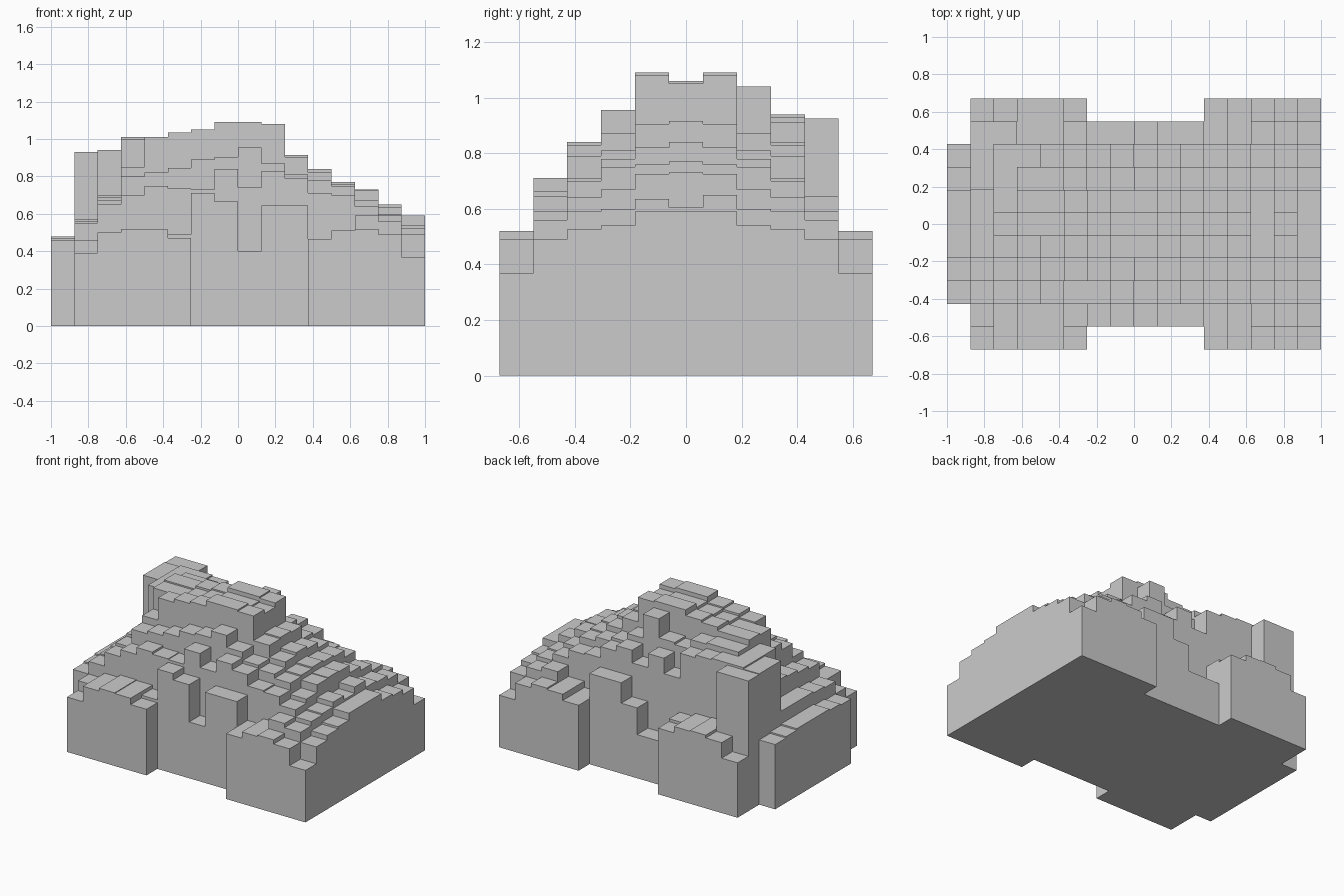
import bpy, bmesh

NX, NY = 16, 11
DX, DY = 2.0 / NX, 1.342 / NY

# Column heights, front edge row to centre row, left to right (0 = open notch)
half = [
    [0, .39, .50, .52, .515, .47, 0, 0, 0, 0, 0, .465, .51, .52, .49, .37],
    [0, .46, .50, .52, .515, .49, .71, .665, .40, .645, .645, .465, .51, .59, .56, .49],
    [.46, .55, .65, .70, .75, .735, .73, .84, .74, .83, .79, .71, .70, .64, .59, .525],
    [.47, .56, .67, .80, .82, .845, .89, .905, .955, .87, .81, .78, .75, .67, .60, .54],
    [.48, .57, .69, .85, 1.01, 1.035, 1.05, 1.09, 1.09, 1.08, .905, .82, .76, .725, .635, .59],
    [.48, .57, .70, 1.0, 1.0, 1.02, 1.04, 1.06, 1.06, 1.05, .915, .84, .77, .73, .605, .59],
]
# The back half mirrors the front
rows = [r[:] for r in half] + [r[:] for r in half[4::-1]]

# The back left ridge and broken back edge differ from the front
back_changes = {
    6: {2: .94, 3: 1.01, 14: .65},
    7: {1: .93, 2: .94, 3: .97, 4: .97, 5: .96, 8: 1.04},
    8: {1: .93, 2: .94, 3: .94, 4: .93, 5: .91},
    9: {1: .925, 2: .925, 6: .31, 7: .31, 8: .50},
}
for j, cells in back_changes.items():
    for i, h in cells.items():
        rows[j][i] = h


def height(i, j):
    return rows[j][i] if 0 <= i < NX and 0 <= j < NY else 0


bm = bmesh.new()


def quad(*pts):
    bm.faces.new([bm.verts.new(p) for p in pts])


# Tops, undersides and only the exposed strip of each column side
for j in range(NY):
    for i in range(NX):
        h = height(i, j)
        if not h:
            continue
        x0, y0 = -1 + i * DX, -.671 + j * DY
        c = [(x0, y0), (x0 + DX, y0), (x0 + DX, y0 + DY), (x0, y0 + DY)]
        quad(*[(x, y, h) for x, y in c])
        quad(*[(x, y, 0) for x, y in reversed(c)])
        for k, (di, dj) in enumerate([(0, -1), (1, 0), (0, 1), (-1, 0)]):
            low = height(i + di, j + dj)
            if low < h:
                a, b = c[k], c[(k + 1) % 4]
                quad((*a, low), (*b, low), (*b, h), (*a, h))

bmesh.ops.remove_doubles(bm, verts=bm.verts, dist=1e-5)
mesh = bpy.data.meshes.new("stepped_mound")
bm.to_mesh(mesh)
bm.free()
mound = bpy.data.objects.new("stepped_mound", mesh)
bpy.context.collection.objects.link(mound)
